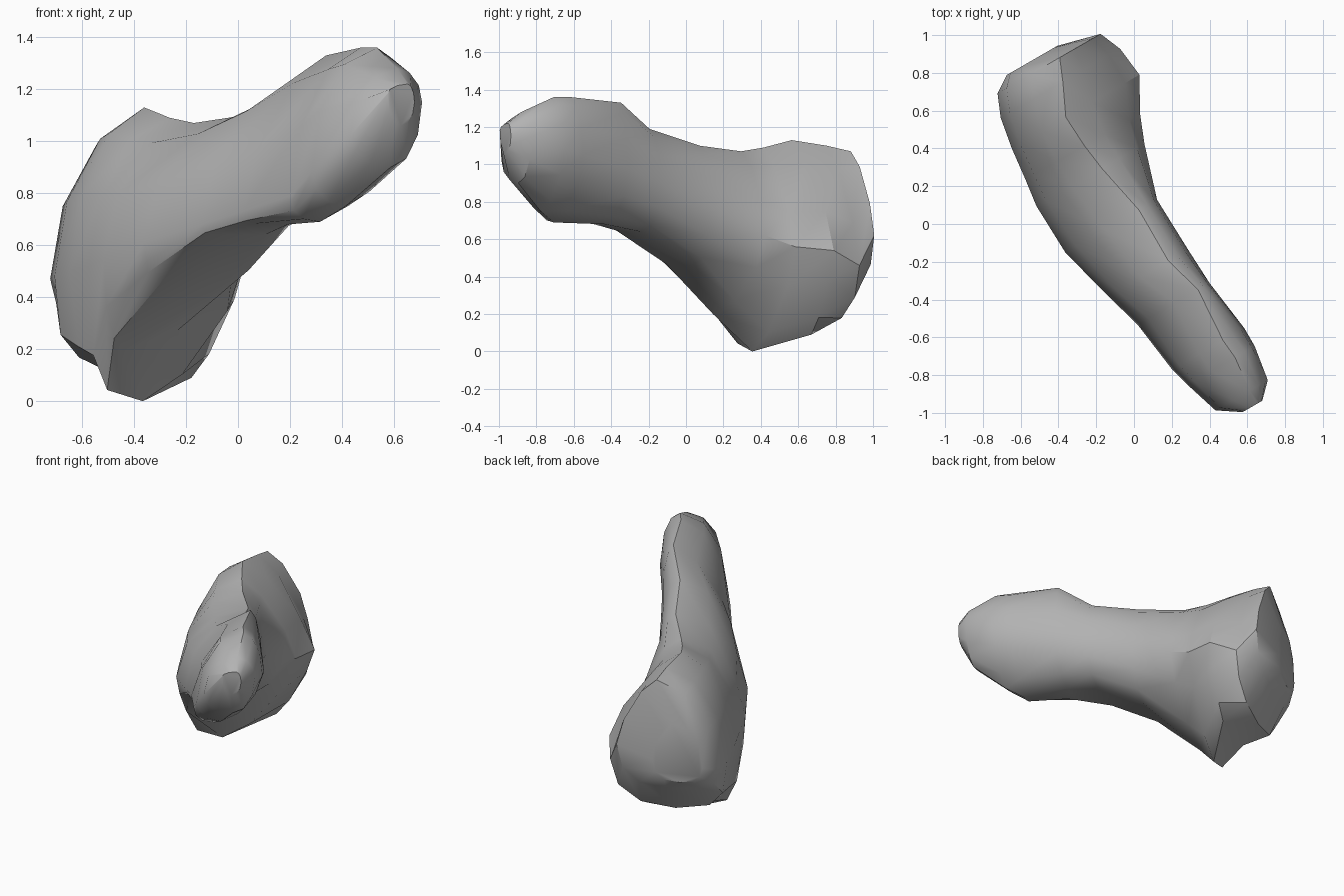
import bpy
import bmesh
from math import cos, sin, pi, radians
from mathutils import Vector

default_cube = bpy.data.objects.get("Cube")
if default_cube:
    bpy.data.objects.remove(default_cube, do_unlink=True)

# Long axis of the stone in plan, and the sideways direction across it
ALONG = Vector((0.5, -0.866, 0))
ACROSS = Vector((0.866, 0.5, 0))
SIDES = 12

# Each section: distance along the axis, then (sideways, height) of its
# left, top, right and bottom extremes
SECTIONS = [
    (-1.02, (-.19, .5), (0, .8), (.12, .55), (-.05, .4)),
    (-.96, (-.28, .47), (.1, 1.07), (.35, .62), (.04, .33)),
    (-.84, (-.33, .48), (.05, 1.1), (.4, .46), (-.01, .14)),
    (-.67, (-.36, .5), (-.03, 1.13), (.42, .54), (.18, .09)),
    (-.49, (-.38, .52), (-.02, 1.09), (.32, .56), (-.14, 0)),
    (-.34, (-.4, .55), (0, 1.07), (.26, .62), (-.3, .2)),
    (-.05, (-.39, .61), (.06, 1.1), (.17, .78), (-.02, .46)),
    (.26, (-.31, .68), (.06, 1.19), (.18, .9), (-.03, .64)),
    (.47, (-.25, .73), (.12, 1.33), (.19, .98), (-.05, .68)),
    (.77, (-.21, .79), (.1, 1.36), (.23, 1.05), (-.08, .69)),
    (.88, (-.18, .88), (.11, 1.36), (.23, 1.08), (-.03, .75)),
    (1.07, (-.12, 1.02), (.09, 1.28), (.2, 1.15), (.06, .9)),
    (1.15, (0, 1.18), (.09, 1.22), (.12, 1.15), (.06, 1.06)),
]

# Corner sharpness of each section: upper left, upper right, lower right,
# lower left (one is an ellipse, smaller is squarer, two is straight)
CORNERS = [
    (.9, 1.2, .8, .8), (1.1, 1.4, .9, .6), (1.1, 1.5, .9, .6),
    (1.15, 1.5, 1.6, .5), (1.1, 1.5, 1.4, .6), (1.1, 1.3, 1.3, .9),
    (1.1, 1.1, 1, .4), (1.1, 1.1, 1, .3), (1.35, 1.1, 1, .5),
    (1.1, 1.1, 1.3, .8), (1, 1, 1.3, 1), (1, 1, 1, 1), (1, 1, 1, 1),
]


def section_points(section, corners):
    """Round off the four extremes into a lopsided oval of SIDES points."""
    distance, left, top, right, bottom = section
    upper_left, upper_right, lower_right, lower_left = corners
    points = []
    for i in range(SIDES):
        angle = 2 * pi * i / SIDES
        # Rounding lets the extremes be met exactly
        c, s = round(cos(angle), 6), round(sin(angle), 6)
        side = left if c > 0 else right
        crown = top if s > 0 else bottom
        if s > 0:
            power = upper_left if c > 0 else upper_right
        else:
            power = lower_left if c > 0 else lower_right
        across = crown[0] + (side[0] - crown[0]) * abs(c) ** power
        height = side[1] + (crown[1] - side[1]) * abs(s) ** power
        points.append(ALONG * distance + ACROSS * across + Vector((0, 0, height)))
    return points


def build_stone(name, material):
    """Loft the sections into one closed body."""
    bm = bmesh.new()
    rings = [[bm.verts.new(p) for p in section_points(section, corners)]
             for section, corners in zip(SECTIONS, CORNERS)]
    for ring, following in zip(rings, rings[1:]):
        for i in range(SIDES):
            j = (i + 1) % SIDES
            bm.faces.new((ring[i], ring[j], following[j], following[i]))
    bm.faces.new(rings[0])
    bm.faces.new(rings[-1])
    bmesh.ops.recalc_face_normals(bm, faces=bm.faces)
    mesh = bpy.data.meshes.new(name)
    bm.to_mesh(mesh)
    bm.free()
    mesh.materials.append(material)
    stone = bpy.data.objects.new(name, mesh)
    bpy.context.collection.objects.link(stone)
    return stone


# Plain grey stone
grey = bpy.data.materials.new("stone grey")
grey.use_nodes = True
colour = (0.45, 0.45, 0.45, 1)
grey.diffuse_color = colour
grey.node_tree.nodes["Principled BSDF"].inputs["Base Color"].default_value = colour

stone = build_stone("stone_body", grey)
bpy.ops.object.select_all(action="DESELECT")
stone.select_set(True)
bpy.context.view_layer.objects.active = stone
bpy.ops.object.shade_smooth_by_angle(angle=radians(35))
